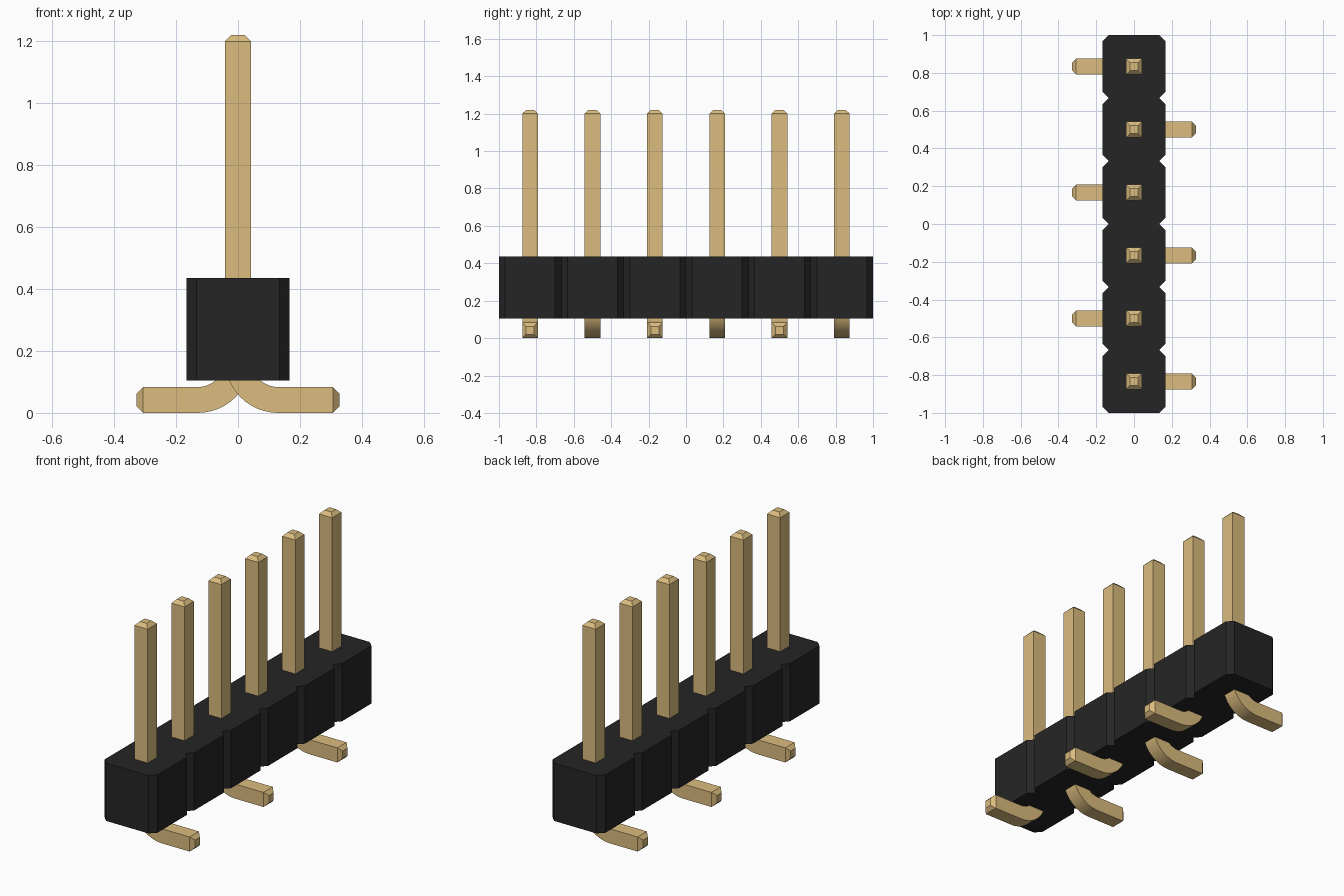
import bpy, bmesh
from math import sin, cos, pi
from mathutils import Vector

cube = bpy.data.objects.get("Cube")
if cube:
    bpy.data.objects.remove(cube, do_unlink=True)

COUNT = 6
PITCH = 1 / 3
HALF = PITCH / 2
CHAMFER = 0.033
BODY_Z = (0.105, 0.435)
PIN = 0.0417          # half width of the square wire
TIP = 0.0215          # half width of the chamfered ends
BEND_R = 0.13         # centreline radius of the bend
PIN_TOP, FOOT_END = 1.22, 0.327


def material(name, rgb):
    mat = bpy.data.materials.new(name)
    mat.use_nodes = True
    mat.diffuse_color = (*rgb, 1)
    mat.node_tree.nodes["Principled BSDF"].inputs["Base Color"].default_value = (*rgb, 1)
    return mat


def finish(name, bm, mat):
    bmesh.ops.recalc_face_normals(bm, faces=bm.faces)
    mesh = bpy.data.meshes.new(name)
    bm.to_mesh(mesh)
    bm.free()
    mesh.materials.append(mat)
    obj = bpy.data.objects.new(name, mesh)
    bpy.context.collection.objects.link(obj)
    return obj


black = material("black plastic", (0.0192, 0.0185, 0.0185))
gold = material("gold metal", (0.708, 0.504, 0.21))


# Housing: notched outline, one chamfered cell per pin, extruded upward
def housing():
    side = []
    for i in range(COUNT):
        y0 = -1 + i * PITCH
        y1 = y0 + PITCH
        side.append((HALF - CHAMFER, y0))
        side += [(HALF, y0 + CHAMFER), (HALF, y1 - CHAMFER)]
    side.append((HALF - CHAMFER, 1))
    outline = side + [(-x, y) for x, y in reversed(side)]
    bm = bmesh.new()
    base = bm.faces.new([bm.verts.new((x, y, BODY_Z[0])) for x, y in outline])
    top = bmesh.ops.extrude_face_region(bm, geom=[base], use_keep_orig=True)
    moved = [v for v in top["geom"] if isinstance(v, bmesh.types.BMVert)]
    bmesh.ops.translate(bm, verts=moved, vec=(0, 0, BODY_Z[1] - BODY_Z[0]))
    return finish("housing", bm, black)


# Pin: square section swept down the post, round the bend and out along the foot
def pin(index, side):
    up, out = Vector((0, 0, 1)), Vector((1, 0, 0))
    tip = 0.02
    stations = [(up * PIN_TOP, out, TIP), (up * (PIN_TOP - tip), out, PIN)]
    centre = Vector((BEND_R, 0, BEND_R + PIN))
    steps = 12
    for k in range(steps + 1):
        a = pi / 2 * k / steps
        inward = Vector((cos(a), 0, sin(a)))
        stations.append((centre - inward * BEND_R, inward, PIN))
    foot = up * PIN
    stations += [(foot + out * (FOOT_END - tip), up, PIN), (foot + out * FOOT_END, up, TIP)]

    bm = bmesh.new()
    rings = []
    for point, normal, h in stations:
        across = Vector((0, h, 0))
        corners = [point + normal * h + across, point + normal * h - across,
                   point - normal * h - across, point - normal * h + across]
        rings.append([bm.verts.new((c.x * side, c.y, c.z)) for c in corners])
    for a, b in zip(rings, rings[1:]):
        for j in range(4):
            n = (j + 1) % 4
            bm.faces.new((a[j], a[n], b[n], b[j]))
    bm.faces.new(rings[0])
    bm.faces.new(rings[-1])
    obj = finish(f"pin_{index + 1}", bm, gold)
    obj.location.y = -1 + HALF + index * PITCH
    obj.select_set(True)
    bpy.context.view_layer.objects.active = obj


bpy.ops.object.select_all(action="DESELECT")
housing()
for i in range(COUNT):
    pin(i, 1 if i % 2 == 0 else -1)
bpy.ops.object.shade_smooth_by_angle(angle=pi / 9)
